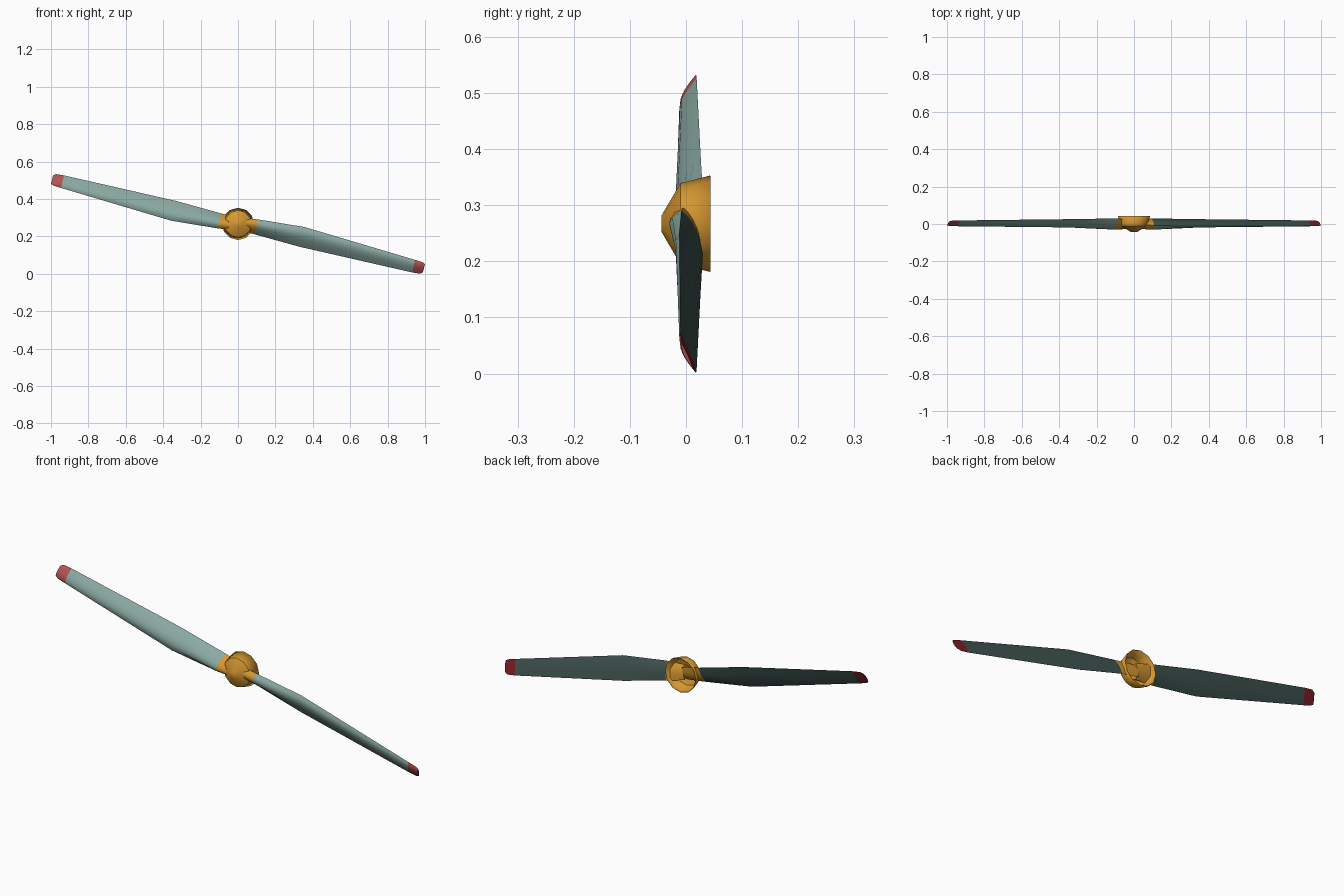
import bpy, bmesh, math
from mathutils import Vector

if "Cube" in bpy.data.objects:
    bpy.data.objects.remove(bpy.data.objects["Cube"])

CENTRE = Vector((0, 0, 0.267))
TILT = math.radians(13.2)
C, S = math.cos(TILT), math.sin(TILT)


def material(name, rgb):
    m = bpy.data.materials.new(name)
    m.diffuse_color = (*rgb, 1)
    m.use_nodes = True
    m.node_tree.nodes["Principled BSDF"].inputs["Base Color"].default_value = m.diffuse_color
    return m


TEAL = material("pale teal", (0.26, 0.40, 0.365))
SLATE = material("dark slate", (0.051, 0.089, 0.08))
RED = material("light red", (0.45, 0.09, 0.09))
MAROON = material("dark red", (0.205, 0.014, 0.019))
GOLD = material("golden orange", (0.66, 0.31, 0.03))


def finish(bm, name, mats, angle):
    bmesh.ops.recalc_face_normals(bm, faces=bm.faces[:])
    me = bpy.data.meshes.new(name)
    bm.to_mesh(me)
    bm.free()
    ob = bpy.data.objects.new(name, me)
    bpy.context.collection.objects.link(ob)
    for m in mats:
        me.materials.append(m)
    bpy.ops.object.select_all(action='DESELECT')
    ob.select_set(True)
    bpy.context.view_layer.objects.active = ob
    bpy.ops.object.shade_smooth_by_angle(angle=math.radians(angle))
    return ob


# blade stations: span, leading edge (v, y), trailing edge (v, y), front and back bulge
STATIONS = [
    (0.00, (-0.036, 0.000), (0.032, 0.020), 0.034, 0.014),
    (0.10, (-0.048, -0.008), (0.034, 0.030), 0.036, 0.010),
    (0.35, (-0.065, -0.012), (0.044, 0.026), 0.019, 0.003),
    (0.965, (-0.029, -0.010), (0.040, 0.019), 0.010, 0.001),
    (1.008, (-0.026, -0.009), (0.037, 0.018), 0.009, 0.001),
    (1.022, (-0.020, -0.007), (0.026, 0.013), 0.006, 0.001),
]
N = 7  # segments on each side of the section


def section(le, te, front, back):
    pts = []
    for j in range(2 * N):
        is_front = j < N
        t = j / N if is_front else 2 - j / N
        bulge = math.sin(math.pi * t ** 0.8) * (-front if is_front else back)
        pts.append((le[0] + (te[0] - le[0]) * t,
                    le[1] + (te[1] - le[1]) * t + bulge))
    return pts


def blade(name, side):
    bm = bmesh.new()
    rings = []
    for u, le, te, f, b in STATIONS:
        rings.append([bm.verts.new(CENTRE + Vector((side * (-u * C + v * S), y,
                                                    side * (u * S + v * C))))
                      for v, y in section(le, te, f, b)])
    for i in range(len(rings) - 1):
        for j in range(2 * N):
            k = (j + 1) % (2 * N)
            face = bm.faces.new((rings[i][j], rings[i][k], rings[i + 1][k], rings[i + 1][j]))
            # gold root, red tip; front and back painted differently
            if i == 0:
                face.material_index = 4
            else:
                face.material_index = (2 if i >= 3 else 0) + (0 if j < N else 1)
    bm.faces.new(rings[0]).material_index = 4
    bm.faces.new(rings[-1]).material_index = 2
    return finish(bm, name, [TEAL, SLATE, RED, MAROON, GOLD], 40)


blade("left_blade", 1)
blade("right_blade", -1)

# hub: hollow spinner, open at the back
bm = bmesh.new()
SIDES = 12
profile = [(0.014, -0.044), (0.072, -0.010), (0.086, 0.043)]
rings = [[bm.verts.new(CENTRE + Vector((r * math.cos(a), y, r * math.sin(a))))
          for a in (2 * math.pi * (k + 0.5) / SIDES + math.pi / SIDES for k in range(SIDES))]
         for r, y in profile]
for a, b in zip(rings, rings[1:]):
    for k in range(SIDES):
        n = (k + 1) % SIDES
        bm.faces.new((a[k], a[n], b[n], b[k]))
bm.faces.new(rings[0])
# recalculated normals of an open shell may point inward, so orient by the front cap
hub = finish(bm, "hub_spinner", [GOLD], 40)
cap = hub.data.polygons[len(hub.data.polygons) - 1]
if cap.normal.y > 0:
    hub.data.flip_normals()
shell = hub.modifiers.new("shell", 'SOLIDIFY')
shell.thickness = 0.003
shell.offset = -1
